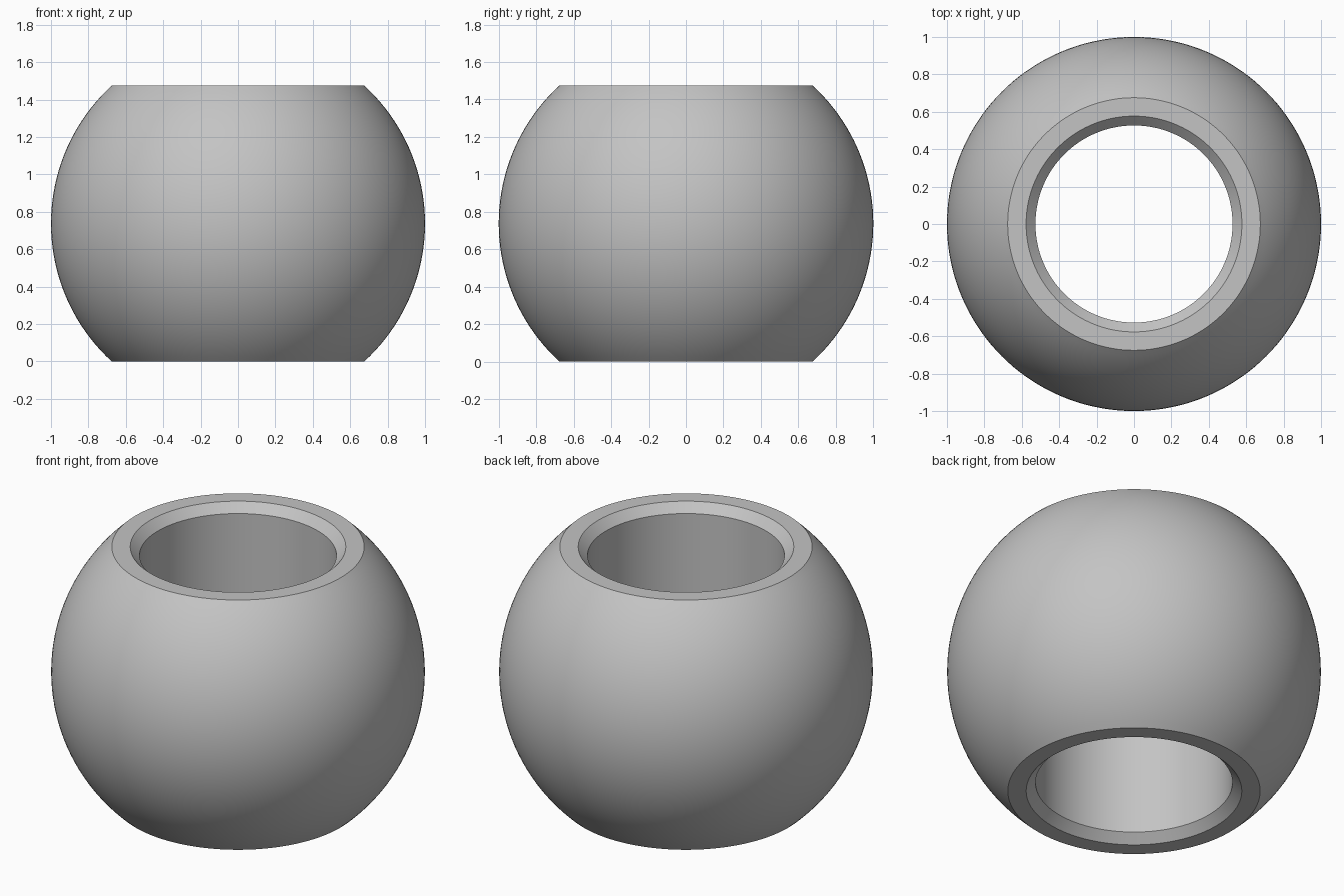
import bpy
import bmesh
from math import asin, cos, pi, radians, sin

cube = bpy.data.objects.get("Cube")
if cube:
    bpy.data.objects.remove(cube, do_unlink=True)

RADIUS = 1.0
HALF_HEIGHT = 0.7375
BORE = 0.527
CHAMFER = 0.05
ARC_STEPS = 40
SEGMENTS = 144

grey = bpy.data.materials.new("plain grey")
grey.use_nodes = True
colour = (0.55, 0.55, 0.55, 1)
grey.diffuse_color = colour
grey.node_tree.nodes["Principled BSDF"].inputs["Base Color"].default_value = colour

# Profile: truncated ball outside, chamfered straight bore inside
limit = asin(HALF_HEIGHT / RADIUS)
angles = [-limit + 2 * limit * i / ARC_STEPS for i in range(ARC_STEPS + 1)]
profile = [(RADIUS * cos(a), RADIUS * sin(a)) for a in angles]
profile += [
    (BORE + CHAMFER, HALF_HEIGHT),
    (BORE, HALF_HEIGHT - CHAMFER),
    (BORE, CHAMFER - HALF_HEIGHT),
    (BORE + CHAMFER, -HALF_HEIGHT),
]

# Revolve the closed profile around the vertical axis
bm = bmesh.new()
verts = [bm.verts.new((r, 0, z + HALF_HEIGHT)) for r, z in profile]
edges = [bm.edges.new((v, verts[(i + 1) % len(verts)])) for i, v in enumerate(verts)]
bmesh.ops.spin(bm, geom=verts + edges, cent=(0, 0, 0), axis=(0, 0, 1),
               angle=2 * pi, steps=SEGMENTS, use_merge=True)
bmesh.ops.remove_doubles(bm, verts=bm.verts, dist=0.0001)
bmesh.ops.recalc_face_normals(bm, faces=bm.faces)

mesh = bpy.data.meshes.new("bored_ball")
bm.to_mesh(mesh)
bm.free()
mesh.materials.append(grey)
ball = bpy.data.objects.new("bored_ball", mesh)
bpy.context.collection.objects.link(ball)

# Smooth curved surfaces, crisp rims
bpy.ops.object.select_all(action="DESELECT")
ball.select_set(True)
bpy.context.view_layer.objects.active = ball
bpy.ops.object.shade_smooth_by_angle(angle=radians(30))
